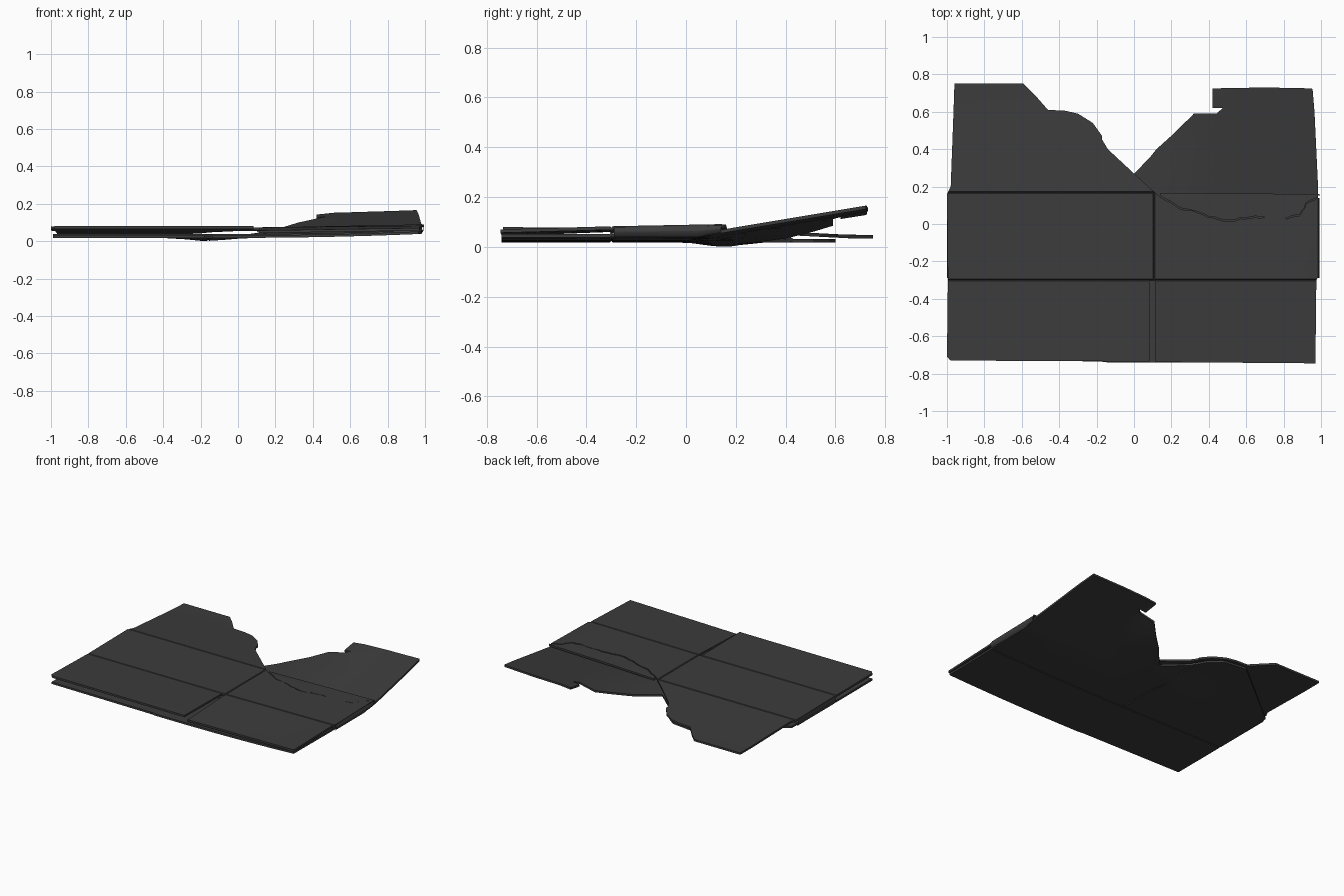
import bpy, bmesh, math, random
from mathutils import Vector

if "Cube" in bpy.data.objects:
    bpy.data.objects.remove(bpy.data.objects["Cube"])

random.seed(4)
T = 0.014  # board thickness

mat = bpy.data.materials.new("dark_board")
mat.diffuse_color = (0.045, 0.045, 0.045, 1)
mat.use_nodes = True
mat.node_tree.nodes["Principled BSDF"].inputs["Base Color"].default_value = mat.diffuse_color


def clamp(v):
    return max(0.0, min(1.0, v))


def finish(name, bm):
    bmesh.ops.recalc_face_normals(bm, faces=bm.faces)
    me = bpy.data.meshes.new(name)
    bm.to_mesh(me)
    bm.free()
    ob = bpy.data.objects.new(name, me)
    bpy.context.collection.objects.link(ob)
    me.materials.append(mat)
    bpy.context.view_layer.objects.active = ob
    ob.select_set(True)
    bpy.ops.object.shade_smooth_by_angle(angle=math.radians(20))
    ob.select_set(False)


def sheet(name, outline, height, xs, ys):
    """Outline cut along grid lines, draped on a height function, thickened."""
    bm = bmesh.new()
    f = bm.faces.new([bm.verts.new((x, y, 0)) for x, y in outline])
    bmesh.ops.triangulate(bm, faces=[f])
    for axis, values in ((Vector((1, 0, 0)), xs), (Vector((0, 1, 0)), ys)):
        for v in values:
            bmesh.ops.bisect_plane(bm, geom=bm.verts[:] + bm.edges[:] + bm.faces[:],
                                   plane_co=axis * v, plane_no=axis, dist=1e-5)
    for v in bm.verts:
        v.co.z = height(v.co.x, v.co.y)
    new = bmesh.ops.extrude_face_region(bm, geom=bm.faces[:], use_keep_orig=True)["geom"]
    for v in new:
        if isinstance(v, bmesh.types.BMVert):
            v.co.z += T
    finish(name, bm)


def crease(d):
    return 0.006 * clamp(1 - abs(d) / 0.005)


# Heights of the upper and lower layers
def top_z(x, y):
    z = 0.060 + 0.018 * clamp((x - 0.1) / 0.9) * clamp((y + 0.75) / 0.9)
    front = clamp((-0.3 - y) / 0.43)
    z += front * (0.006 if x < 0.095 else -0.018 + 0.015 * clamp(x))
    z -= 0.026 * clamp((y - 0.165) / 0.5)
    z -= crease(y + 0.3) + crease(y - 0.168)
    if y > -0.3:
        z -= crease(x - 0.107)
    return z


def low_z(x, y):
    z = 0.018 + 0.022 * clamp(x) ** 2
    z += 0.115 * clamp((y - 0.05) / 0.68) * clamp(x / 0.45)
    z -= 0.018 * math.exp(-((y - 0.15) / 0.09) ** 2 - ((x + 0.16) / 0.15) ** 2)
    if y > -0.3:
        z += crease(x + 0.16)
    return z + crease(y + 0.3)


def lines(*folds):
    return [i * 0.1 + 0.013 for i in range(-10, 10)] + [f + d for f in folds for d in (-0.005, 0, 0.005)]


# Ragged tear across the right panel
guide = [(0.14, 0.15), (0.25, 0.085), (0.37, 0.045), (0.48, 0.02), (0.6, 0.022),
         (0.7, 0.04), (0.8, 0.03), (0.88, 0.04), (0.92, 0.1), (0.985, 0.145)]
tear = []
for (x0, y0), (x1, y1) in zip(guide, guide[1:]):
    for i in range(4):
        t = i / 4
        tear.append((x0 + (x1 - x0) * t, y0 + (y1 - y0) * t + random.uniform(-0.008, 0.008)))
tear.append(guide[-1])

# Upper layer: two front flaps, two panels, torn left back flap
torn_left = [(0.115, 0.165), (0, 0.27), (-0.14, 0.40), (-0.17, 0.45), (-0.17, 0.47), (-0.22, 0.54),
             (-0.30, 0.59), (-0.37, 0.606), (-0.46, 0.61), (-0.53, 0.69), (-0.59, 0.75)]
sheet("upper_layer",
      [(-0.98, -0.73), (0.083, -0.735), (0.083, -0.305), (0.111, -0.305), (0.111, -0.738),
       (0.97, -0.745), (0.975, -0.3), (0.985, -0.28)] + tear[::-1] + torn_left +
      [(-0.96, 0.75), (-0.965, 0.6), (-0.98, 0.2), (-1, 0.16), (-0.995, -0.3), (-1, -0.71)],
      top_z, lines(0.107), lines(-0.3, 0.168))

# Strip left behind the tear
sheet("torn_strip",
      [(x, y + 0.007) for x, y in tear] + [(0.995, 0.152), (0.99, 0.16), (0.14, 0.166)],
      lambda x, y: top_z(x, y) - 0.002, lines(), lines())

# Lower layer: panels, front flaps and lifted right back flap
sheet("lower_layer",
      [(-0.99, -0.725), (-0.18, -0.735), (-0.18, -0.3), (-0.14, -0.3), (-0.14, -0.74),
       (0.965, -0.74), (0.97, -0.3), (0.98, 0.0), (0.985, 0.18), (0.965, 0.6), (0.955, 0.72), (0.95, 0.725),
       (0.7, 0.73), (0.42, 0.725), (0.42, 0.62), (0.475, 0.62), (0.44, 0.59), (0.32, 0.59),
       (0.22, 0.49), (0.12, 0.40), (0.08, 0.35), (0, 0.27), (-0.15, 0.405), (-0.21, 0.51),
       (-0.30, 0.58), (-0.46, 0.60), (-0.98, 0.18), (-0.99, -0.3)],
      low_z, lines(-0.16), lines(-0.3))


# Rounded folds joining the layers at both sides
def side_fold(name, x, bulge):
    bm = bmesh.new()
    rows = []
    for i in range(10):
        y = -0.29 + 0.43 * i / 9
        a, b = low_z(x, y), top_z(x, y) + T
        rows.append([bm.verts.new((x + bulge * math.sin(math.pi * k / 6), y, a + (b - a) * k / 6))
                     for k in range(7)])
    for r, s in zip(rows, rows[1:]):
        for k in range(6):
            bm.faces.new((r[k], s[k], s[k + 1], r[k + 1]))
    finish(name, bm)


side_fold("left_fold", -0.99, -0.01)
side_fold("right_fold", 0.98, 0.012)
